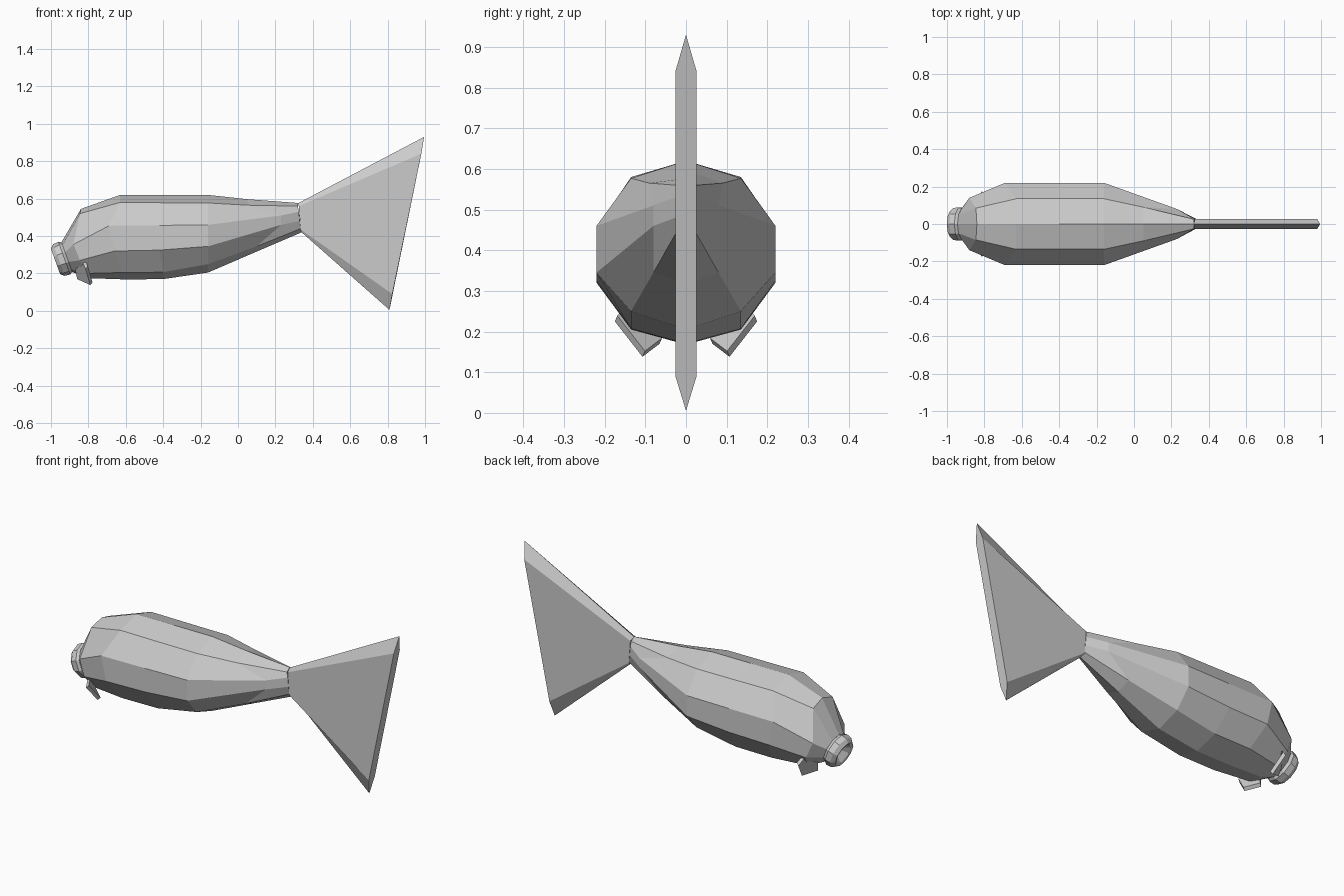
import bpy, bmesh
from math import sin, cos, pi
from mathutils import Vector

if "Cube" in bpy.data.objects:
    bpy.data.objects.remove(bpy.data.objects["Cube"])


def finish(name, bm):
    bmesh.ops.recalc_face_normals(bm, faces=bm.faces)
    me = bpy.data.meshes.new(name)
    bm.to_mesh(me)
    bm.free()
    ob = bpy.data.objects.new(name, me)
    bpy.context.collection.objects.link(ob)
    return ob


def loft(name, rings, caps=(True, True)):
    bm = bmesh.new()
    loops = [[bm.verts.new(p) for p in r] for r in rings]
    n = len(rings[0])
    for a, b in zip(loops, loops[1:]):
        for i in range(n):
            j = (i + 1) % n
            bm.faces.new((a[i], a[j], b[j], b[i]))
    if caps[0]:
        bm.faces.new(loops[0])
    if caps[1]:
        bm.faces.new(loops[-1])
    return finish(name, bm)


def full(half):
    """Mirror a top-to-bottom half section into a closed ring."""
    return list(half) + [(x, -y, z) for x, y, z in half[-2:0:-1]]


# Mouth axis, tilted down at the front
back = Vector((0.94, 0, 0.34)).normalized()
up = Vector((-0.34, 0, 0.94)).normalized()
lip = Vector((-0.976, 0, 0.265))


def mouth_ring(t, r):
    return [lip + back * t + up * r * cos(i * pi / 5) + Vector((0, r * sin(i * pi / 5), 0))
            for i in range(10)]


# Body: half sections from head to tail root
sections = [
    [(-.84, 0, .545), (-.845, .085, .52), (-.88, .14, .355),
     (-.845, .15, .27), (-.82, .10, .20), (-.80, 0, .175)],
    [(-.63, 0, .62), (-.63, .135, .58), (-.69, .22, .455),
     (-.66, .22, .32), (-.62, .135, .205), (-.60, 0, .168)],
    [(-.40, 0, .62), (-.40, .135, .578), (-.42, .22, .457),
     (-.42, .22, .325), (-.40, .135, .207), (-.40, 0, .17)],
    [(-.16, 0, .62), (-.16, .135, .577), (-.16, .22, .46),
     (-.16, .22, .345), (-.16, .135, .25), (-.16, 0, .205)],
    [(.05, 0, .597), (.05, .09, .565), (.23, .08, .51),
     (.23, .08, .46), (.10, .08, .345), (.10, 0, .317)],
    [(.32, 0, .577), (.32, .026, .56), (.325, .026, .53),
     (.33, .026, .48), (.335, .026, .44), (.34, 0, .42)],
]
loft("body", [mouth_ring(.065, .085)] + [full(s) for s in sections])

# Mouth: bevelled lip with a hollow
profile = [(.075, .078), (.05, .093), (.02, .09), (0, .073), (.004, .058), (.035, .03)]
loft("mouth", [mouth_ring(t, r) for t, r in profile])

# Tail fin: thin blade with sharpened upper and lower edges
root = [(.32, 0, .575), (.325, .026, .56), (.335, .026, .435), (.34, 0, .42)]
tip = [(.995, 0, .93), (.98, .026, .84), (.825, .026, .09), (.81, 0, .005)]
loft("tail_fin", [full(root), full(tip)])

# Small pair of fins under the head
outline = [(-.87, .08, .22), (-.86, .065, .17), (-.79, .107, .138),
           (-.815, .175, .225), (-.83, .14, .26)]
for side, name in ((1, "left_fin"), (-1, "right_fin")):
    inner = [(x, y * side, z) for x, y, z in outline]
    outer = [(x + .012, (y - .006) * side, z + .014) for x, y, z in outline]
    loft(name, [inner, outer])
